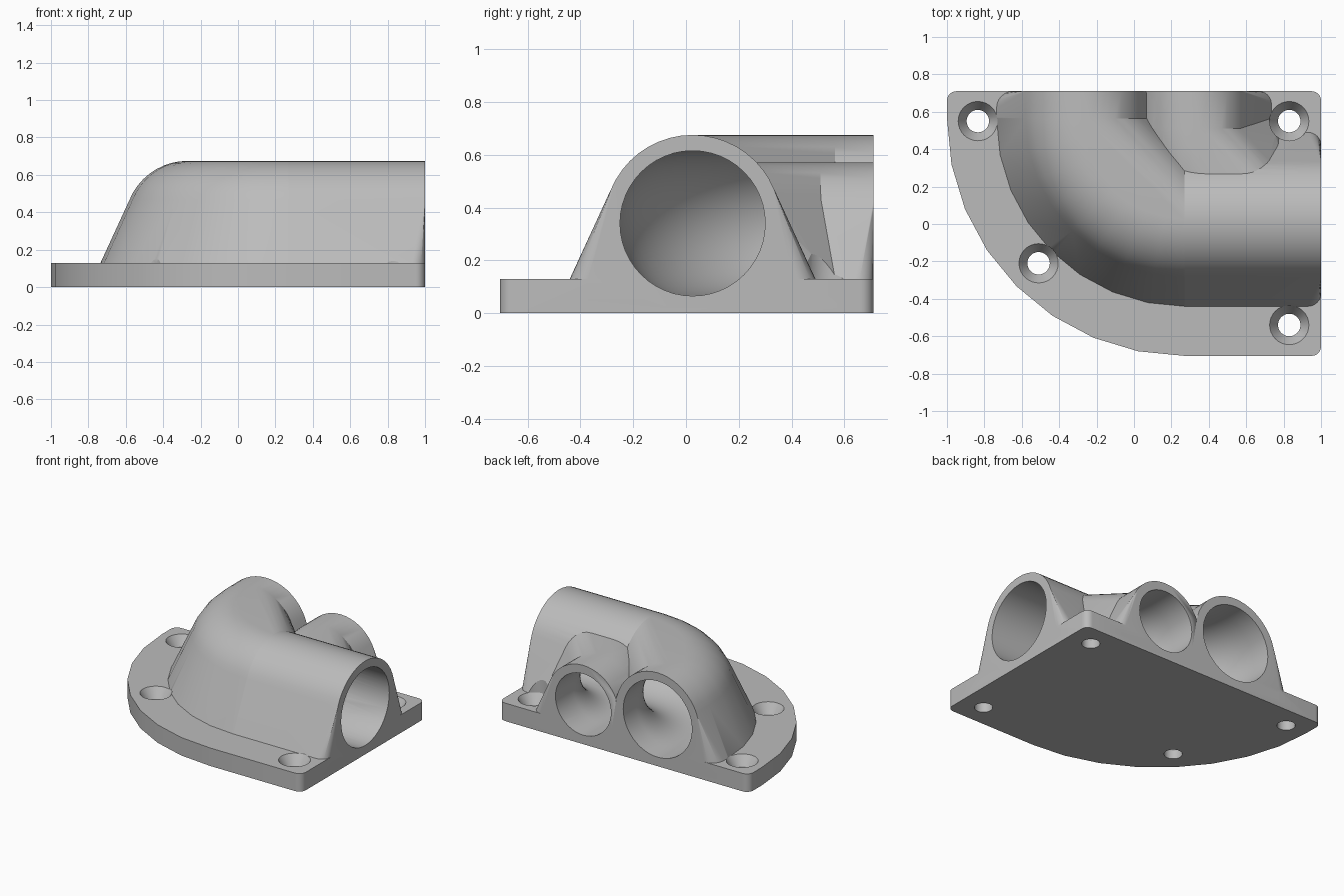
import bpy, bmesh, math
from mathutils import Vector

cube = bpy.data.objects.get("Cube")
if cube:
    bpy.data.objects.remove(cube, do_unlink=True)

BASE_H = 0.13
SIDES = 48
X, Y = Vector((1, 0, 0)), Vector((0, 1, 0))
UP = Vector((0, 0, 1))

grey = bpy.data.materials.new("plain grey")
grey.use_nodes = True
colour = (0.5, 0.5, 0.5, 1)
grey.diffuse_color = colour
grey.node_tree.nodes["Principled BSDF"].inputs["Base Color"].default_value = colour


def make_object(name, bm):
    bmesh.ops.recalc_face_normals(bm, faces=bm.faces)
    mesh = bpy.data.meshes.new(name)
    bm.to_mesh(mesh)
    bm.free()
    mesh.materials.append(grey)
    obj = bpy.data.objects.new(name, mesh)
    bpy.context.collection.objects.link(obj)
    return obj


def ring(p, d, r, z):
    """Circle of radius r round p, facing along d."""
    side = d.cross(UP)
    steps = [math.tau * i / SIDES for i in range(SIDES)]
    return [p + UP * z + side * (r * math.cos(a)) + UP * (r * math.sin(a)) for a in steps]


def foot(p, d, half):
    """Left and right edge of the splayed foot at p."""
    side = d.cross(UP)
    return [p + side * (s * half) + UP * z for s in (-1, 1) for z in (0.05, BASE_H)]


def hull(name, points):
    bm = bmesh.new()
    for p in points:
        bm.verts.new((p.x, p.y, max(p.z, 0.02)))
    bmesh.ops.remove_doubles(bm, verts=bm.verts, dist=0.0001)
    res = bmesh.ops.convex_hull(bm, input=bm.verts)
    loose = {v for v in res["geom_interior"] + res["geom_unused"]
             if isinstance(v, bmesh.types.BMVert)}
    bmesh.ops.delete(bm, geom=list(loose), context="VERTS")
    bmesh.ops.dissolve_limit(bm, angle_limit=0.001, verts=bm.verts, edges=bm.edges)
    return make_object(name, bm)


def bend(centre, radius, steps):
    """Points and directions of a quarter turn from +y side to +x side."""
    out = []
    for i in range(steps + 1):
        a = math.pi + math.pi / 2 * i / steps
        radial = Vector((math.cos(a), math.sin(a), 0))
        out.append((centre + radial * radius, Vector((-radial.y, radial.x, 0))))
    return out


def straight_duct(name, start, d, length, r, z, half, corner=0.07):
    pts = ring(start, d, r, z) + ring(start + d * length, d, r, z) + foot(start, d, half)
    for i in range(7):
        a = math.pi / 2 * i / 6
        pts += foot(start + d * (length - corner + corner * math.sin(a)), d,
                    half - corner + corner * math.cos(a))
    return hull(name, pts)


def bend_duct(name, centre, radius, r, z, half, extra=()):
    pts = list(extra)
    for p, d in bend(centre, radius, 8):
        pts += ring(p, d, r, z) + foot(p, d, half)
    return hull(name, pts)


def bore(name, stations, r, z):
    bm = bmesh.new()
    rings = [[bm.verts.new(p) for p in ring(p, d, r, z)] for p, d in stations]
    for a, b in zip(rings, rings[1:]):
        for i in range(SIDES):
            j = (i + 1) % SIDES
            bm.faces.new((a[i], a[j], b[j], b[i]))
    bm.faces.new(rings[0])
    bm.faces.new(rings[-1])
    return make_object(name, bm)


def lathe_cutter(name, x, y, profile):
    bm = bmesh.new()
    n = 32
    rings = [[bm.verts.new((x + r * math.cos(math.tau * i / n), y + r * math.sin(math.tau * i / n), z))
              for i in range(n)] for r, z in profile]
    for a, b in zip(rings, rings[1:]):
        for i in range(n):
            j = (i + 1) % n
            bm.faces.new((a[i], a[j], b[j], b[i]))
    bm.faces.new(rings[0])
    bm.faces.new(rings[-1])
    return make_object(name, bm)


def combine(target, tool, operation):
    mod = target.modifiers.new(operation, "BOOLEAN")
    mod.operation = operation
    mod.solver = "EXACT"
    mod.object = tool
    bpy.context.view_layer.objects.active = target
    bpy.ops.object.modifier_apply(modifier=mod.name)
    bpy.data.objects.remove(tool, do_unlink=True)


# Base plate: one swept corner, three small rounded corners
main_centre = Vector((0.27, 0.565, 0))
outline = [p for p, d in bend(main_centre, 1.27, 8)]
for cx, cy, first in ((0.95, -0.655, -90), (0.95, 0.66, 0), (-0.95, 0.66, 90)):
    for i in range(7):
        a = math.radians(first + 15 * i)
        outline.append(Vector((cx + 0.05 * math.cos(a), cy + 0.05 * math.sin(a), 0)))
bm = bmesh.new()
face = bm.faces.new([bm.verts.new(p) for p in outline])
top = bmesh.ops.extrude_face_region(bm, geom=[face])["geom"]
bmesh.ops.translate(bm, vec=UP * BASE_H, verts=[v for v in top if isinstance(v, bmesh.types.BMVert)])
housing = make_object("duct_housing", bm)

# Main duct and smaller branch duct
main = dict(r=0.335, z=0.34, half=0.465)
branch = dict(r=0.285, z=0.285, half=0.41)
branch_centre = Vector((0.81, 0.51, 0))
branch_start = Vector((0.325, 0.51, 0))
parts = [
    bend_duct("main_bend", main_centre, 0.54, **main),
    straight_duct("main_side_duct", Vector((0.27, 0.025, 0)), X, 0.73, **main),
    straight_duct("main_back_duct", Vector((-0.27, 0.565, 0)), Y, 0.145, corner=0.09, **main),
    bend_duct("branch_bend", branch_centre, 0.485,
              extra=foot(branch_start + Y * 0.055, Y, 0.41), **branch),
    straight_duct("branch_back_duct", branch_start, Y, 0.2, **branch),
]
for part in parts:
    combine(housing, part, "UNION")

# Hollow bores
path = bend(main_centre, 0.54, 16)
path = [(path[0][0] + Y * 0.3, -Y)] + path + [(path[-1][0] + X, X)]
combine(housing, bore("main_bore", path, 0.275, 0.34), "DIFFERENCE")
path = bend(branch_centre, 0.485, 16)
path = [(path[0][0] + Y * 0.4, -Y)] + path
combine(housing, bore("branch_bore", path, 0.222, 0.287), "DIFFERENCE")

# Countersunk screw holes
for x, y in ((-0.835, 0.55), (0.83, 0.55), (-0.51, -0.21), (0.83, -0.54)):
    profile = ((0.06, -0.1), (0.06, 0.06), (0.105, BASE_H), (0.105, 0.3))
    combine(housing, lathe_cutter("screw_hole", x, y, profile), "DIFFERENCE")

bpy.ops.object.select_all(action="DESELECT")
housing.select_set(True)
bpy.context.view_layer.objects.active = housing
bpy.ops.object.shade_smooth_by_angle(angle=math.radians(25))
